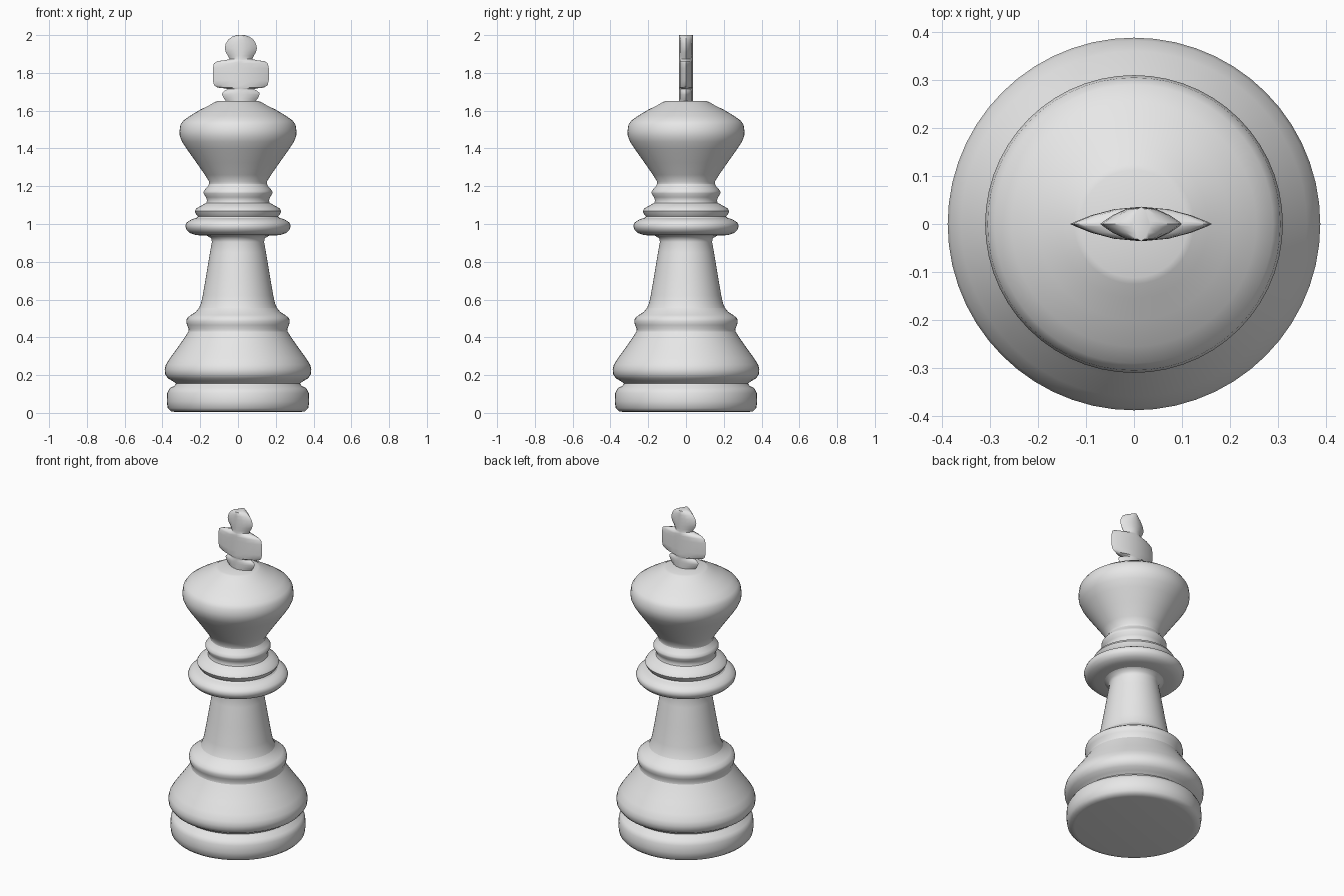
import bpy
import math

SEGMENTS = 56

stone = bpy.data.materials.new("light_grey")
stone.diffuse_color = (0.8, 0.8, 0.8, 1)


def make_object(name, verts, faces, angle):
    mesh = bpy.data.meshes.new(name)
    mesh.from_pydata(verts, [], faces)
    mesh.materials.append(stone)
    obj = bpy.data.objects.new(name, mesh)
    bpy.context.collection.objects.link(obj)
    bpy.ops.object.select_all(action='DESELECT')
    obj.select_set(True)
    bpy.context.view_layer.objects.active = obj
    bpy.ops.object.shade_smooth_by_angle(angle=math.radians(angle))
    return obj


def loft(name, rings, bottom, top, angle=50):
    """Join equal-sized rings of points, with optional end caps."""
    n = len(rings[0])
    verts = [p for ring in rings for p in ring]
    faces = [(k * n + i, k * n + (i + 1) % n, (k + 1) * n + (i + 1) % n, (k + 1) * n + i)
             for k in range(len(rings) - 1) for i in range(n)]
    if bottom:
        faces.append(tuple(reversed(range(n))))
    if top:
        faces.append(tuple(range(len(verts) - n, len(verts))))
    return make_object(name, verts, faces, angle)


def lathe(name, profile, bottom=False, top=False):
    """Turn a (radius, height) profile around z."""
    rings = [[(r * math.cos(math.tau * i / SEGMENTS), r * math.sin(math.tau * i / SEGMENTS), z)
              for i in range(SEGMENTS)] for r, z in profile]
    return loft(name, rings, bottom, top)


# Turned body, bottom to top; neighbouring parts share a rim
lathe("foot_ring", [(.33, .005), (.355, .008), (.372, .025), (.377, .06), (.375, .105),
                    (.362, .13), (.335, .145), (.328, .155)], bottom=True)
lathe("base_bulge", [(.328, .155), (.345, .168), (.37, .182), (.386, .205), (.388, .23),
                     (.382, .255), (.36, .29), (.32, .345), (.285, .395), (.263, .43)])
lathe("base_ring", [(.263, .43), (.261, .445), (.27, .465), (.274, .485), (.27, .502),
                    (.25, .518), (.223, .535), (.207, .555)])
lathe("stem", [(.207, .555), (.196, .58), (.187, .62), (.168, .73), (.148, .85),
               (.138, .905), (.142, .925), (.165, .938)])
lathe("wide_collar", [(.165, .938), (.22, .941), (.255, .952), (.273, .97), (.279, .99),
                      (.272, 1.008), (.245, 1.025), (.22, 1.032)])
lathe("middle_collar", [(.22, 1.032), (.212, 1.04), (.222, 1.052), (.229, 1.068), (.22, 1.083),
                        (.19, 1.1), (.168, 1.112)])
lathe("upper_collar", [(.168, 1.112), (.164, 1.125), (.17, 1.142), (.182, 1.162), (.182, 1.172),
                       (.173, 1.185), (.16, 1.2), (.153, 1.212)])
lathe("head", [(.153, 1.212), (.153, 1.225), (.175, 1.26), (.22, 1.325), (.27, 1.395),
               (.296, 1.435), (.308, 1.465), (.31, 1.49), (.305, 1.525), (.29, 1.547),
               (.255, 1.572), (.2, 1.605), (.155, 1.627), (.125, 1.645), (.112, 1.65)], top=True)

# Cross on top: lens-shaped slices of changing width and equal thickness
widths = [(.07, 1.64), (.09, 1.665), (.099, 1.685), (.098, 1.695), (.085, 1.706), (.068, 1.714),
          (.085, 1.718), (.122, 1.722), (.142, 1.735), (.148, 1.76), (.148, 1.825),
          (.143, 1.85), (.125, 1.862), (.085, 1.867), (.06, 1.873), (.068, 1.89),
          (.08, 1.91), (.085, 1.93), (.08, 1.955), (.066, 1.977), (.045, 1.992), (.02, 2.0)]
HALF = 8
us = [-math.cos(math.pi * i / HALF) for i in range(HALF + 1)]
lens = [(u, -.036 * (1 - u * u)) for u in us] + [(u, .036 * (1 - u * u)) for u in us[-2:0:-1]]
loft("top_cross", [[(.015 + w * u, y, z) for u, y in lens] for w, z in widths],
     True, True, 45)
